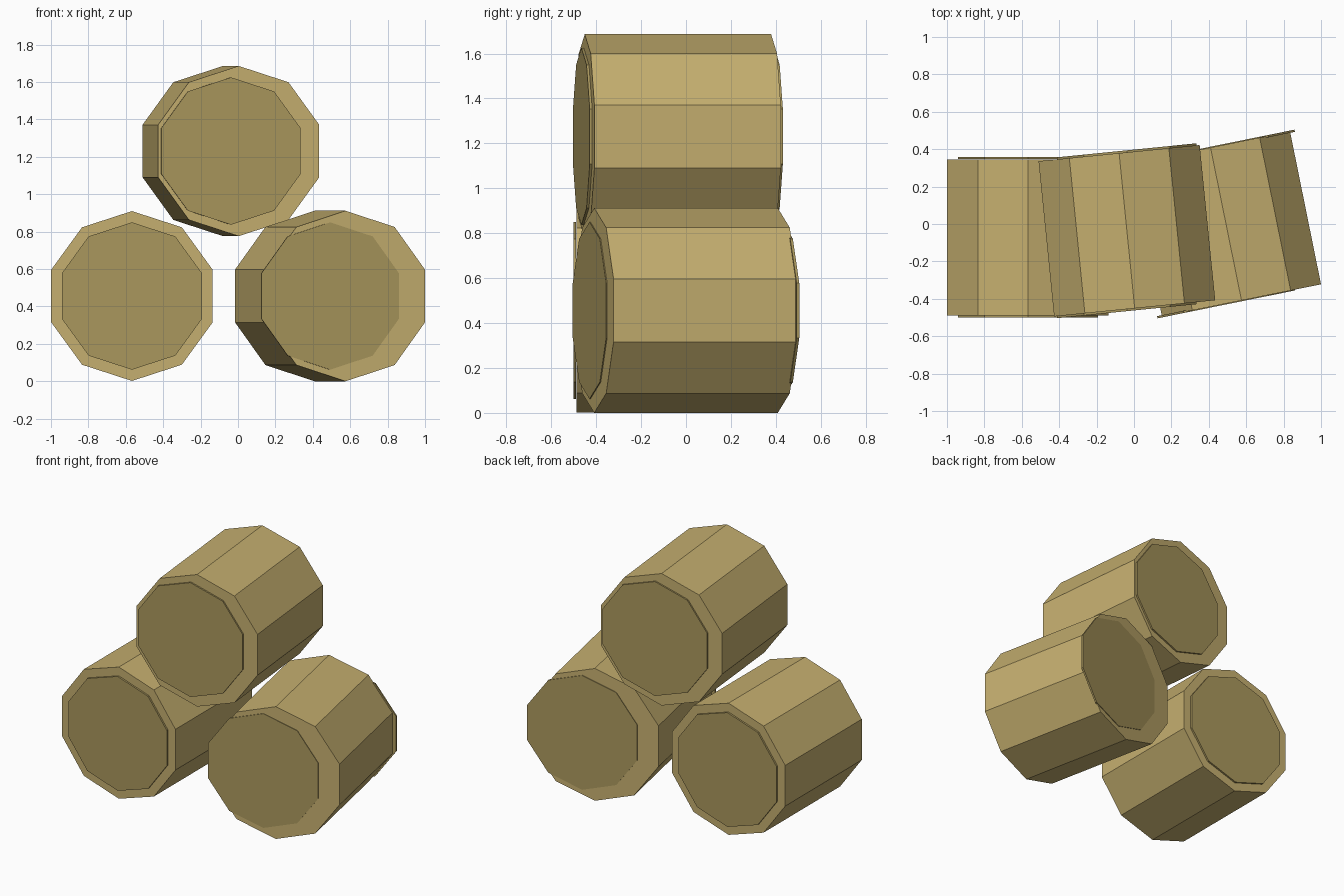
import bpy
from math import pi

if "Cube" in bpy.data.objects:
    bpy.data.objects.remove(bpy.data.objects["Cube"])


def material(name, rgb):
    m = bpy.data.materials.new(name)
    m.diffuse_color = (*rgb, 1)
    m.use_nodes = True
    m.node_tree.nodes["Principled BSDF"].inputs["Base Color"].default_value = m.diffuse_color
    return m


STRAW = material("straw", (0.56, 0.43, 0.16))
CUT = material("cut_straw", (0.40, 0.31, 0.11))


def drum(name, radius, depth, loc, yaw, mat):
    # ten-sided cylinder lying along y, one corner pointing up
    bpy.ops.mesh.primitive_cylinder_add(
        vertices=10, radius=radius, depth=depth,
        location=loc, rotation=(pi / 2, 0, yaw))
    ob = bpy.context.object
    ob.name = name
    ob.data.materials.append(mat)


def bale(name, x, y, z, radius, yaw):
    drum(name, radius, 0.834, (x, y, z), yaw, STRAW)
    # thin end discs, offset straight along y rather than along the turned axis
    for side, s in (("front", -1), ("back", 1)):
        drum(f"{name}_{side}_disc", 0.394, 0.012,
             (x, y + s * 0.424, z), yaw, CUT)


# two bales on the ground and one on top, each turned a little
bale("left_bale", -0.567, -0.071, 0.456, 0.454, 0.0)
bale("right_bale", 0.492, 0.0, 0.456, 0.456, 0.2)
bale("top_bale", -0.038, -0.036, 1.231, 0.455, 0.1)
